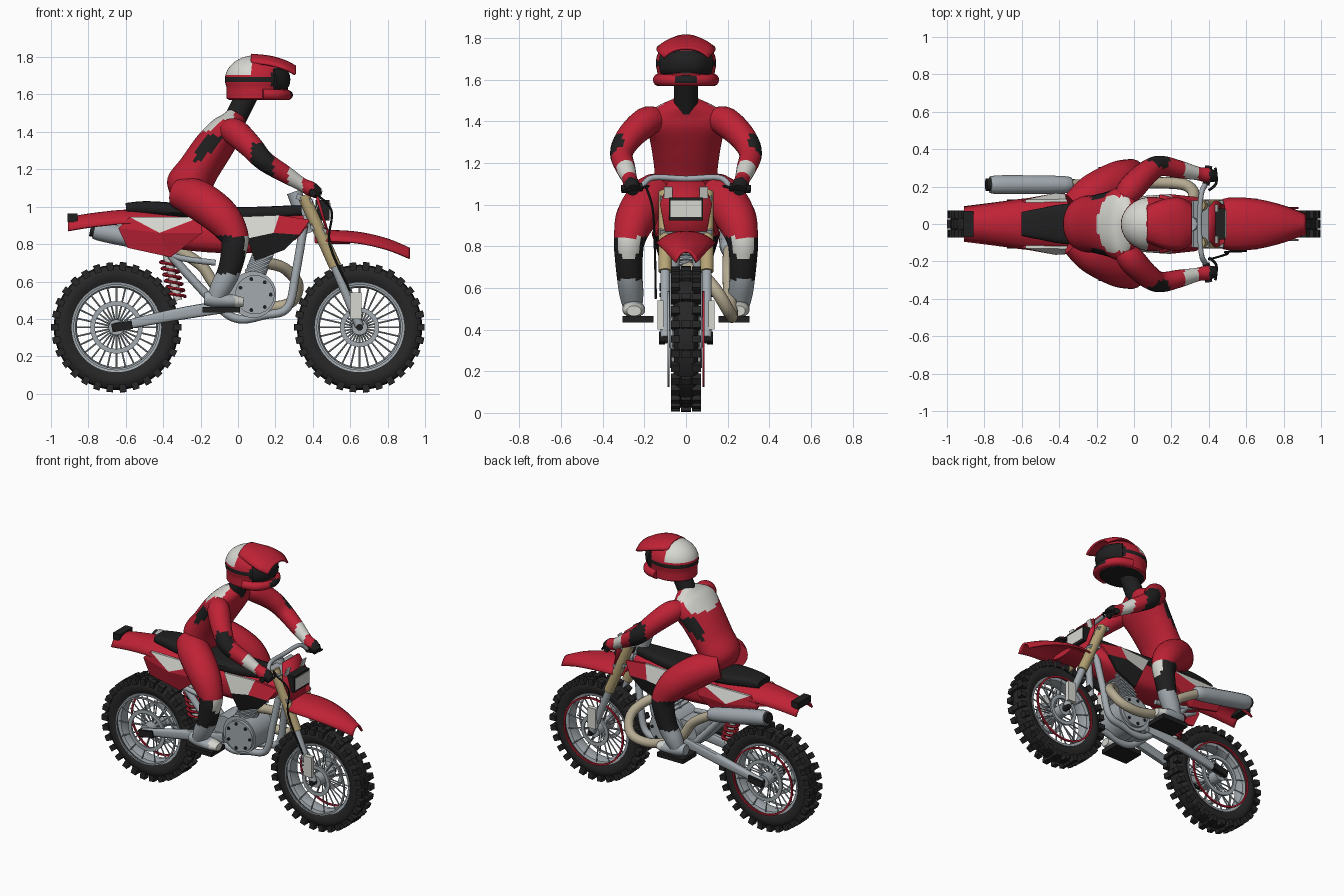
import bpy, bmesh, math
from mathutils import Vector, Matrix

if "Cube" in bpy.data.objects:
    bpy.data.objects.remove(bpy.data.objects["Cube"])

COL = {"red": (0.52, 0.016, 0.036), "white": (0.68, 0.68, 0.64), "black": (0.014, 0.014, 0.015),
       "grey": (0.36, 0.40, 0.43), "tan": (0.47, 0.41, 0.29), "gold": (0.47, 0.37, 0.18),
       "rubber": (0.02, 0.02, 0.02)}
MATS = {}
for k, c in COL.items():
    MATS[k] = bpy.data.materials.new(k)
    MATS[k].diffuse_color = (*c, 1)
SIDES = ((-1, "right_"), (1, "left_"))


def finish(name, bm, col):
    """Turn a bmesh into an object; col is a colour name or a rule on the face centre."""
    bmesh.ops.recalc_face_normals(bm, faces=bm.faces)
    me = bpy.data.meshes.new(name)
    slots = []
    for f in bm.faces:
        c = col if isinstance(col, str) else col(f.calc_center_median())
        if c not in slots:
            slots.append(c)
            me.materials.append(MATS[c])
        f.material_index = slots.index(c)
    bm.to_mesh(me)
    bm.free()
    ob = bpy.data.objects.new(name, me)
    bpy.context.collection.objects.link(ob)
    return ob


def smooth_rows(rows, sub):
    """Catmull-Rom through rows of equal length."""
    out = []
    for i in range(len(rows) - 1):
        p = [rows[max(i - 1, 0)], rows[i], rows[i + 1], rows[min(i + 2, len(rows) - 1)]]
        for j in range(sub):
            t = j / sub
            out.append([0.5 * (2 * b + (c - a) * t + (2 * a - 5 * b + 4 * c - d) * t * t
                               + (3 * b - a - 3 * c + d) * t ** 3) for a, b, c, d in zip(*p)])
    return out + [list(rows[-1])]


def loft(name, rows, col, n=14, sub=5, ref=(0, 1, 0), sq=1.0):
    """Skin elliptical rings; a row is x, y, z, half width, half depth."""
    rows = smooth_rows([r if len(r) == 5 else (*r, r[3]) for r in rows], sub)
    pts = [Vector(r[:3]) for r in rows]
    bm = bmesh.new()
    rings = []
    for i, r in enumerate(rows):
        t = (pts[min(i + 1, len(pts) - 1)] - pts[max(i - 1, 0)]).normalized()
        u = Vector(ref)
        u = (u - t * u.dot(t)).normalized()
        v = t.cross(u)
        ring = []
        for k in range(n):
            c, s = math.cos(math.tau * (k + .5) / n), math.sin(math.tau * (k + .5) / n)
            c, s = math.copysign(abs(c) ** sq, c), math.copysign(abs(s) ** sq, s)
            ring.append(bm.verts.new(pts[i] + u * c * r[3] + v * s * r[4]))
        rings.append(ring)
    for a, b in zip(rings, rings[1:]):
        for k in range(n):
            bm.faces.new((a[k], a[(k + 1) % n], b[(k + 1) % n], b[k]))
    bm.faces.new(rings[0])
    bm.faces.new(rings[-1])
    return finish(name, bm, col)


def tube(name, pts, r, col, **kw):
    return loft(name, [(*p, r) for p in pts], col, **{"n": 10, **kw})


def box(name, loc, size, col, tilt=0):
    bm = bmesh.new()
    bmesh.ops.create_cube(bm, matrix=Matrix.Translation(loc) @ Matrix.Rotation(tilt, 4, 'Y') @ Matrix.Diagonal((*size, 1)))
    return finish(name, bm, col)


def lathe(name, prof, x, z, col, n=56):
    """Spin a closed (radius, y) profile about a sideways axis."""
    bm = bmesh.new()
    rings = [[bm.verts.new((x + r * math.cos(a), y, z + r * math.sin(a))) for r, y in prof]
             for a in (math.tau * i / n for i in range(n))]
    m = len(prof)
    for i in range(n):
        a, b = rings[i], rings[(i + 1) % n]
        for k in range(m):
            bm.faces.new((a[k], a[(k + 1) % m], b[(k + 1) % m], b[k]))
    return finish(name, bm, col)


def sheet(name, rows, drop, col, thick=.012, m=10):
    """Crowned strip along x; a row is x, z, half width."""
    bm = bmesh.new()
    g = [[bm.verts.new((x, w * (2 * k / m - 1), z - drop * abs(2 * k / m - 1) ** 2.5)) for k in range(m + 1)]
         for x, z, w in smooth_rows(rows, 5)]
    for a, b in zip(g, g[1:]):
        for k in range(m):
            bm.faces.new((a[k], b[k], b[k + 1], a[k + 1]))
    ob = finish(name, bm, col)
    ob.modifiers.new("thick", 'SOLIDIFY').thickness = thick


def panel(name, verts, faces):
    """Folded bodywork panel on both sides; a face is (colour, vertex indices)."""
    for s, side in SIDES:
        for j, (c, idx) in enumerate(faces):
            bm = bmesh.new()
            vs = [bm.verts.new((verts[i][0], s * verts[i][1], verts[i][2])) for i in idx]
            inner = [bm.verts.new(v.co - Vector((0, s * .015, 0))) for v in vs]
            bm.faces.new(vs)
            bm.faces.new(inner[::-1])
            for k in range(len(vs)):
                q = (k + 1) % len(vs)
                bm.faces.new((vs[k], inner[k], inner[q], vs[q]))
            finish(f"{side}{name}_{j}", bm, c)


# Wheels
Z = .355
for x, w in ((.65, "front_"), (-.65, "rear_")):
    lathe(w + "tyre", [(.235, -.04), (.27, -.06), (.305, -.058), (.328, -.038), (.335, 0),
                       (.328, .038), (.305, .058), (.27, .06), (.235, .04)], x, Z, "rubber")
    lathe(w + "rim", [(.24, -.045), (.222, -.04), (.212, 0), (.222, .04), (.24, .045)], x, Z, "grey")
    bm = bmesh.new()
    for i in range(30):
        R = Matrix.Translation((x, 0, Z)) @ Matrix.Rotation(math.tau * i / 30, 4, 'Y')
        for y, r, wy in [(-.05, .327, .042), (.05, .327, .042)] + ([(0, .335, .05)] if i % 2 else []):
            bmesh.ops.create_cube(bm, matrix=R @ Matrix.Translation((r, y, 0)) @ Matrix.Diagonal((.042 if y else .03, wy, .036, 1)))
    finish(w + "tread_blocks", bm, "rubber")
    bm = bmesh.new()
    for i in range(28):
        R = Matrix.Translation((x, 0, Z)) @ Matrix.Rotation(math.tau * i / 28, 4, 'Y')
        tip = .05 if i % 2 else -.05
        bmesh.ops.create_cone(bm, cap_ends=True, segments=6, radius1=.0045, radius2=.0045, depth=.19, matrix=R @
                              Matrix.Translation((.13, tip * .7, 0)) @ Matrix.Rotation(math.pi / 2 + tip * 4, 4, 'Z') @ Matrix.Rotation(math.pi / 2, 4, 'X'))
    finish(w + "spokes", bm, "grey")
    for s, side in SIDES:
        y = s * .085
        lathe(side + w + "rim_stripe", [(.23, y - .005), (.23, y + .005), (.219, y + .005), (.219, y - .005)],
              x, Z, "grey" if s < 0 else "red")
        r = .14 if x < 0 else .105
        y = s * .07
        lathe(side + w + "disc", [(r, y - .006), (r, y + .006), (r - .025, y + .006), (r - .025, y - .006)], x, Z, "grey")
    tube(w + "hub", [(x, -.085, Z), (x, .085, Z)], .042, "grey", ref=(1, 0, 0), n=16, sub=1)
    tube(w + "axle", [(x, -.13, Z), (x, .13, Z)], .018, "black", ref=(1, 0, 0), sub=1)

# Fork, swingarm and frame tubes
for s, side in SIDES:
    y = s * .1
    tube(side + "fork_upper", [(.35, y, 1.06), (.52, y, .68)], .033, "gold", n=14, sub=1)
    tube(side + "fork_lower", [(.51, y, .7), (.65, y, .36)], .024, "grey", n=14, sub=1)
    box(side + "fork_guard", (.63, s * .122, .47), (.06, .03, .14), "white")
    loft(side + "swingarm", [(-.05, s * .08, .47, .02, .035), (-.35, y, .42, .022, .032), (-.66, y, .355, .018, .022)], "grey", sq=.6)
    box(side + "axle_block", (-.62, s * .115, .36), (.11, .03, .045), "black", -.17)
    tube(side + "cradle", [(.36, s * .03, .95), (.31, s * .06, .65), (.265, s * .07, .46), (.14, s * .07, .42), (0, s * .07, .40),
                           (-.12, s * .07, .48), (-.36, s * .07, .74)], .023, "grey")
    tube(side + "subframe", [(-.12, s * .07, .7), (-.36, s * .08, .74), (-.58, s * .09, .86)], .016, "grey")
    box(side + "foot_peg", (-.09, s * .23, .45), (.2, .15, .03), "black")
tube("steering_head", [(.30, 0, 1.08), (.38, 0, .86)], .04, "grey", sub=1)
for z, x in ((1.04, .355), (.88, .43)):
    box("fork_clamp", (x, 0, z), (.09, .25, .03), "grey", .4)

# Engine
tube("crankcase", [(.08, -.1, .53), (.08, .1, .53)], .125, "grey", ref=(1, 0, 0), n=28, sub=1)
tube("gearbox", [(-.05, -.085, .53), (-.05, .085, .53)], .09, "grey", ref=(1, 0, 0), n=24, sub=1)
for s, side in SIDES:
    tube(side + "engine_cover", [(.09, s * .1, .53), (.09, s * .122, .53)], .105, "grey", ref=(1, 0, 0), n=28, sub=1)
    for i in range(7):
        a = math.tau * i / 7
        px, pz = .09 + .085 * math.cos(a), .53 + .085 * math.sin(a)
        tube(side + "cover_bolt", [(px, s * .115, pz), (px, s * .128, pz)], .011, "black", ref=(1, 0, 0), n=8, sub=1)
for i in range(6):
    box("cooling_fin", (.085 + i * .011, 0, .64 + i * .024), (.15, .17, .011), "grey", -.4)
tube("cylinder", [(.07, 0, .58), (.15, 0, .79)], .055, "grey", sub=1)

# Exhaust with silencer
tube("exhaust_pipe", [(.15, 0, .70), (.25, .07, .67), (.32, .15, .58), (.27, .21, .48), (.1, .22, .47),
                      (-.1, .21, .56), (-.2, .205, .69), (-.36, .21, .79)], .031, "tan", ref=(0, .3, 1), n=12)
loft("silencer", [(-.33, .21, .785, .03), (-.38, .21, .795, .048), (-.7, .21, .86, .052), (-.77, .21, .875, .045)], "grey", sub=3)
tube("silencer_end", [(-.76, .21, .872), (-.79, .21, .878)], .036, "black", sub=1)

# Rear shock with coil
tube("shock_body", [(-.39, 0, .78), (-.32, 0, .5)], .022, "white", sub=1)
tube("shock_spring", [(-.375 + .05 * t / 60 + .043 * math.cos(t * .63), .043 * math.sin(t * .63), .72 - .2 * t / 60)
                      for t in range(61)], .009, "red", ref=(0, 0, 1), n=6, sub=1)

# Fenders and tail light
sheet("front_fender", [(.41, .865, .1), (.5, .875, .14), (.65, .865, .135), (.8, .83, .1), (.92, .78, .055)], .055, "red")
loft("fender_stay", [(.44, 0, .82, .1, .02), (.6, 0, .82, .09, .02)], "red", sub=2)
sheet("rear_fender", [(-.91, .945, .095), (-.75, .97, .115), (-.55, .985, .14), (-.3, .96, .15)], .07, "red")
box("tail_light", (-.885, 0, .94), (.055, .14, .045), "black")

# Seat, tank and side panels
loft("seat", [(-.6, 0, .995, .065, .025), (-.5, 0, .995, .085, .035), (-.35, 0, .985, .11, .037), (-.1, 0, .965, .11, .035),
              (.1, 0, .965, .095, .035), (.34, 0, .98, .06, .03)], "black", sq=.55, n=16)
loft("fuel_tank", [(-.55, 0, .89, .1, .05), (-.3, 0, .86, .12, .09), (.05, 0, .85, .12, .1), (.25, 0, .88, .11, .08), (.36, 0, .92, .06, .04)],
     "red", sq=.6, n=16)
panel("side_panel", [(-.64, .125, .885), (-.58, .13, .945), (-.2, .135, .945), (-.42, .165, .86), (-.19, .15, .86),
                     (-.36, .125, .73), (-.59, .125, .78)],
      [("white", (1, 2, 3)), ("red", (0, 1, 3)), ("red", (0, 3, 5, 6)), ("red", (3, 2, 4)), ("red", (3, 4, 5))])
panel("tank_shroud", [(-.02, .125, .945), (.22, .13, .955), (.385, .115, .93), (.33, .145, .85), (.19, .16, .86),
                      (.05, .15, .83), (.09, .12, .71), (.25, .13, .77)],
      [("white", (0, 1, 4, 5)), ("red", (1, 2, 3, 4)), ("black", (4, 3, 7)), ("black", (4, 7, 6, 5))])

# Number plate and headlight
bm = bmesh.new()
rim = [(-.085, 1.11), (.085, 1.11), (.125, 1.0), (.1, .87), (-.1, .87), (-.125, 1.0)]
bm.faces.new([bm.verts.new((.43 + (1 - z) * .3, y, z)) for y, z in rim])
finish("number_plate", bm, lambda c: "red").modifiers.new("thick", 'SOLIDIFY').thickness = .015
for s, side in SIDES:
    box(side + "plate_patch", (.432, s * .085, 1.03), (.008, .04, .12), "white", .29)
box("headlight", (.452, 0, .98), (.075, .165, .11), "black")
box("headlight_lens", (.49, 0, .98), (.008, .15, .08), "white")

# Handlebar, grips and levers
tube("handlebar", [(.4, -.3, 1.075), (.385, -.22, 1.085), (.36, -.16, 1.13), (.35, 0, 1.125), (.36, .16, 1.13),
                   (.385, .22, 1.085), (.4, .3, 1.075)], .014, "grey", ref=(1, 0, 0))
tube("brake_hose", [(.4, -.19, 1.08), (.5, -.16, .98), (.49, -.15, .8), (.6, -.145, .55)], .006, "black", n=6)
for s, side in SIDES:
    tube(side + "grip", [(.385, s * .21, 1.085), (.4, s * .31, 1.075)], .02, "black", ref=(1, 0, 0), sub=1)
    tube(side + "lever", [(.4, s * .18, 1.09), (.44, s * .22, 1.08), (.435, s * .3, 1.065)], .007, "black", ref=(0, 0, 1), n=6)


# Rider torso and neck
def torso_col(c):
    if c.z > 1.40 and c.x < -.02 and c.z - 1.2 * c.x > 1.49 and abs(c.y) < .15:
        return "white"
    return "black" if 1.24 < c.z < 1.38 and abs(c.y) > .135 and c.z > 1.44 + c.x else "red"


loft("torso", [(-.3, 0, 1.03, .1, .06), (-.27, 0, 1.10, .145, .12), (-.21, 0, 1.2, .155, .11), (-.13, 0, 1.32, .175, .105),
               (-.06, 0, 1.41, .2, .09), (-.025, 0, 1.46, .15, .065), (0, 0, 1.5, .06, .05)], torso_col, n=32, sub=7)
tube("neck", [(-.02, 0, 1.46), (.05, 0, 1.6)], .06, "black", n=16, sub=2)


# Rider arms and legs
def arm_col(c):
    if c.x > .405 or (.07 < c.x < .19 and abs(c.y) > .30 and c.z < 1.34):
        return "black"
    return "white" if .27 < c.x < .345 else "red"


def leg_col(c):
    if c.z > .845:
        return "red"
    if c.z > .74 and c.x > .035:
        return "white"
    return "black" if c.z > .64 else "grey"


for s, side in SIDES:
    loft(side + "arm", [(-.05, s * .14, 1.41, .06), (-.01, s * .195, 1.395, .072), (.07, s * .275, 1.32, .064), (.14, s * .31, 1.245, .055),
                        (.25, s * .29, 1.175, .047), (.34, s * .27, 1.12, .036), (.39, s * .262, 1.095, .04),
                        (.43, s * .255, 1.07, .03)], arm_col, n=20, sub=7)
    loft(side + "leg", [(-.32, s * .09, 1.07, .08), (-.22, s * .16, 1.04, .105), (-.09, s * .235, .945, .1), (-.02, s * .27, .84, .078),
                        (-.025, s * .275, .75, .068), (-.05, s * .27, .65, .062), (-.09, s * .262, .57, .058),
                        (-.12, s * .255, .5, .045)], leg_col, n=20, sub=7)
    loft(side + "boot_foot", [(-.18, s * .255, .51, .035), (-.12, s * .255, .505, .05, .045), (-.03, s * .25, .495, .055, .036),
                              (.03, s * .25, .49, .035, .025)], lambda c: "white" if c.x > -.02 else "grey", n=16)


# Helmet shell, chin guard and peak
def helmet_col(c):
    if c.z > 1.70 and c.x < .07 and abs(c.y) < .125 + .1 * (c.z < 1.74):
        return "white"
    if c.x > .185 and 1.63 < c.z < 1.74:
        return "black"
    return "black" if 1.664 < c.z < 1.692 or c.z < 1.572 else "red"


bm = bmesh.new()
bmesh.ops.create_uvsphere(bm, u_segments=40, v_segments=32, radius=1)
for v in bm.verts:
    x, y, z = v.co
    zz = max(1.68 + .13 * z, 1.57)
    fx = .165 if x < 0 else .18
    if zz < 1.64:  # fuller lower shell
        k = .95 / max(math.hypot(x, y), .6)
        x, y = x * k, y * k
    v.co = (.095 + fx * x, .145 * y, zz)
finish("helmet", bm, helmet_col)
loft("chin_guard", [(.13, -.13, 1.6, .03), (.22, -.1, 1.598, .029), (.268, 0, 1.597, .026), (.22, .1, 1.598, .029), (.13, .13, 1.6, .03)],
     lambda c: "black" if abs(c.y) < .06 and c.x > .275 and c.z > 1.59 else "red", ref=(0, 0, 1))
loft("goggles", [(.19, -.115, 1.68, .055, .02), (.245, -.06, 1.68, .052, .022), (.26, 0, 1.68, .045, .02),
                 (.245, .06, 1.68, .052, .022), (.19, .115, 1.68, .055, .02)], "black", ref=(0, 0, 1))
sheet("helmet_peak", [(.07, 1.818, .1), (.17, 1.808, .135), (.25, 1.785, .14), (.31, 1.755, .11)], .045, "red")

# Smooth shading with crisp edges
for ob in bpy.data.objects:
    ob.select_set(True)
    bpy.context.view_layer.objects.active = ob
bpy.ops.object.shade_smooth_by_angle(angle=math.radians(38))

for m in bpy.data.materials:
    if m.users and not m.is_grease_pencil:
        m.use_nodes = True
        m.node_tree.nodes["Principled BSDF"].inputs["Base Color"].default_value = m.diffuse_color
